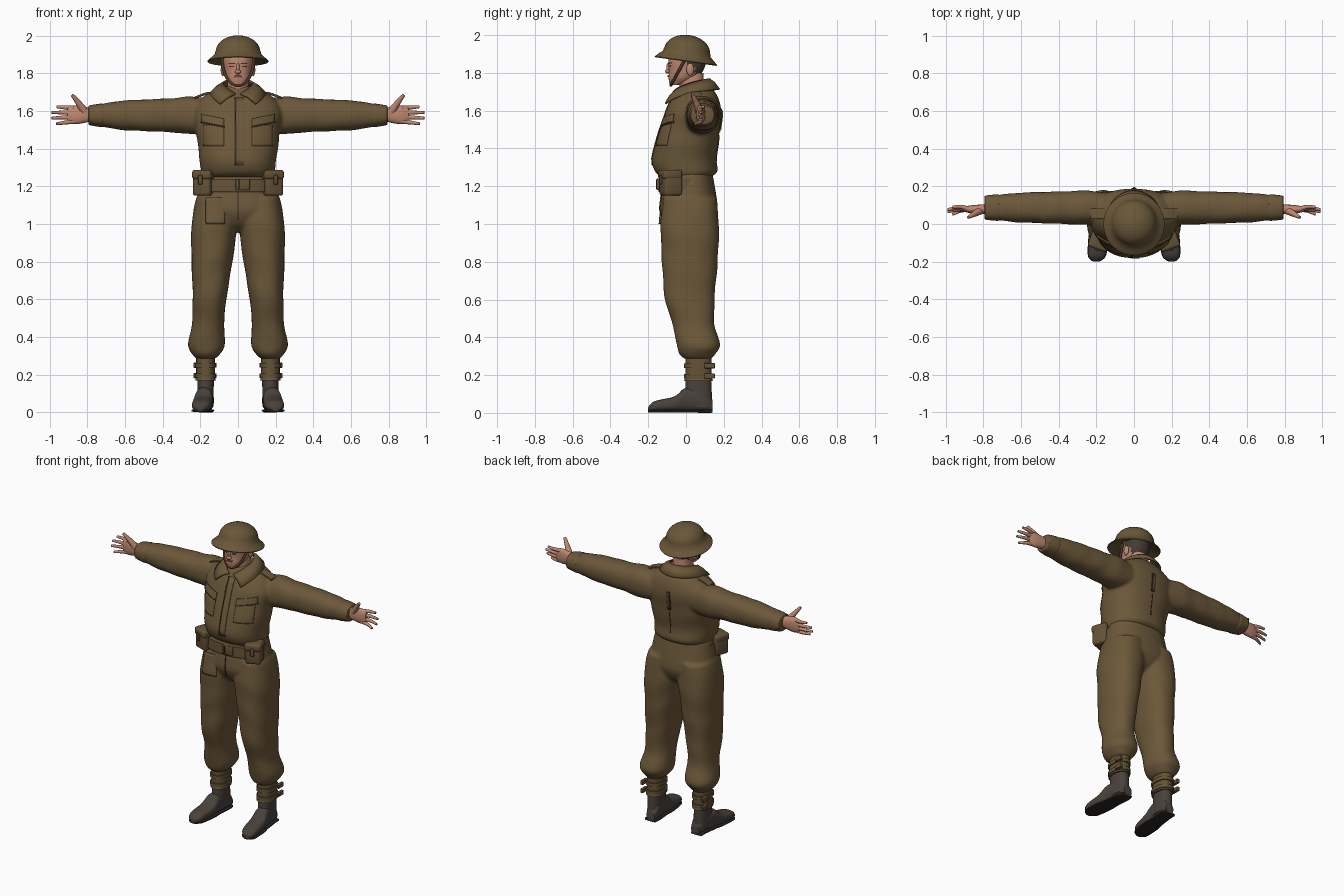
import bpy, bmesh, math
from mathutils import Vector, Matrix
from mathutils.bvhtree import BVHTree

if "Cube" in bpy.data.objects:
    bpy.data.objects.remove(bpy.data.objects["Cube"])
parts = []


def material(name, *rgb):
    mat = bpy.data.materials.new(name)
    mat.use_nodes = True
    mat.diffuse_color = (*rgb, 1)
    shader = mat.node_tree.nodes["Principled BSDF"]
    shader.inputs["Base Color"].default_value = (*rgb, 1)
    shader.inputs["Roughness"].default_value = 0.8
    return mat


KHAKI = material("khaki wool", .15, .098, .042)
WEBBING = material("webbing", .13, .085, .037)
HELMET = material("helmet paint", .14, .095, .04)
SEAM = material("dark seam", .04, .026, .012)
BOOT = material("boot leather", .068, .054, .044)
SOLE = material("boot sole", .022, .019, .017)
SKIN = material("skin", .52, .25, .165)
LIPS = material("lips", .32, .11, .085)
HAIR = material("hair", .055, .045, .036)
STRAP = material("strap leather", .07, .038, .02)


def finish(name, bm, mat):
    bmesh.ops.recalc_face_normals(bm, faces=bm.faces)
    mesh = bpy.data.meshes.new(name)
    bm.to_mesh(mesh)
    bm.free()
    mesh.materials.append(mat)
    part = bpy.data.objects.new(name, mesh)
    bpy.context.collection.objects.link(part)
    parts.append(part)
    return part


def bridge_rings(name, rings, mat):
    bm = bmesh.new()
    rows = [[bm.verts.new(point) for point in ring] for ring in rings]
    for lower, upper in zip(rows, rows[1:]):
        for i in range(len(lower)):
            bm.faces.new((lower[i - 1], lower[i], upper[i], upper[i - 1]))
    bm.faces.new(rows[0])
    bm.faces.new(rows[-1])
    return finish(name, bm, mat)


def merge(name, pieces):
    """Fuse overlapping cloth pieces into one seamless skin."""
    bm = bmesh.new()
    for piece in pieces:
        bm.from_mesh(piece.data)
        parts.remove(piece)
        bpy.data.objects.remove(piece)
    fused = finish(name, bm, KHAKI)
    remesh = fused.modifiers.new("fuse", "REMESH")
    remesh.mode, remesh.voxel_size, remesh.use_smooth_shade = "VOXEL", .009, True
    soften = fused.modifiers.new("soften", "SMOOTH")
    soften.factor, soften.iterations = .5, 6


def smooth_path(points, steps=6):
    """Catmull-Rom curve through the points."""
    path = []
    last = len(points) - 1
    for i in range(last):
        before, start, end, after = (Vector(points[max(0, min(last, i + k))]) for k in (-1, 0, 1, 2))
        for step in range(steps):
            t = step / steps
            bend = (2 * before - 5 * start + 4 * end - after) * t + (3 * (start - end) + after - before) * t * t
            path.append(start + ((end - before) + bend) * t / 2)
    return path + [Vector(points[last])]


def power(value, exponent):
    return math.copysign(abs(value) ** exponent, value)


def loft(name, stations, mat, axis="z", centre=(0, 0), side=1, lean=0, floor=None,
         square=2.3, fold=0, waves=40, count=40):
    """Each station: position on the axis, two half widths, optional shift of the second centre."""
    rings = []
    for t, half_a, half_b, shift in smooth_path([(*s, 0) if len(s) == 3 else s for s in stations]):
        mid_a = centre[0] + lean * t
        mid_b = centre[1] + shift if floor is None else floor + half_b
        ring = []
        for i in range(count):
            angle = math.tau * i / count
            ripple = math.sin(waves * t + 2 * math.sin(angle + 1)) + math.sin(waves * t / 2 + 4 * angle) / 2
            size = 1 + fold * ripple
            a = mid_a + size * half_a * power(math.cos(angle), 2 / square)
            b = mid_b + size * half_b * power(math.sin(angle), 2 / square)
            x, y, z = {"x": (t, a, b), "y": (a, t, b), "z": (a, b, t)}[axis]
            ring.append((x * side, y, z))
        rings.append(ring)
    return bridge_rings(name, rings, mat)


def tube(name, points, start_radius, end_radius, mat, side=1, count=12):
    path = smooth_path(points)
    last = len(path) - 1
    rings = []
    for i, point in enumerate(path):
        turn = (path[min(i + 1, last)] - path[max(i - 1, 0)]).to_track_quat("Z", "Y")
        radius = start_radius + (end_radius - start_radius) * i / last
        ring = []
        for k in range(count):
            angle = math.tau * k / count
            spot = point + turn @ Vector((math.cos(angle), math.sin(angle), 0)) * radius
            ring.append((spot.x * side, spot.y, spot.z))
        rings.append(ring)
    bridge_rings(name, rings, mat)


def patch(name, target, centre, size, mat, thick=.006, side=1, back=False, slant=0, cells=10):
    """Thin plate laid on the front or back of a part, centre and size in x and z."""
    tree = BVHTree.FromPolygons([v.co for v in target.data.vertices],
                                [list(f.vertices) for f in target.data.polygons])
    facing = Vector((0, -1 if back else 1, 0))
    bm = bmesh.new()
    grid = {}
    for i in range(cells + 1):
        for j in range(cells + 1):
            across = (i / cells - .5) * size[0]
            up = (j / cells - .5) * size[1] + slant * across
            origin = Vector(((centre[0] + across) * side, 0, centre[1] + up)) - facing
            hit = tree.ray_cast(origin, facing)[0]
            if hit:
                grid[i, j] = bm.verts.new(hit - facing * thick / 2)
    for i, j in grid:
        corners = [(i, j), (i + 1, j), (i + 1, j + 1), (i, j + 1)]
        if all(c in grid for c in corners):
            bm.faces.new([grid[c] for c in corners])
    plate = finish(name, bm, mat).modifiers.new("thickness", "SOLIDIFY")
    plate.thickness, plate.offset = thick, 0


def box(name, place, size, mat, turn=0, bevel=.015):
    bm = bmesh.new()
    matrix = Matrix.Translation(place) @ Matrix.Rotation(turn, 4, "Z") @ Matrix.Diagonal((*size, 1))
    bmesh.ops.create_cube(bm, size=1, matrix=matrix)
    bmesh.ops.bevel(bm, geom=bm.edges[:], offset=bevel, segments=3, profile=.5, affect="EDGES")
    finish(name, bm, mat)


def ball(name, place, size, mat):
    bm = bmesh.new()
    bmesh.ops.create_uvsphere(bm, u_segments=20, v_segments=12, radius=1,
                              matrix=Matrix.Translation(place) @ Matrix.Diagonal((*size, 1)))
    finish(name, bm, mat)


# Blouse, trouser seat and belt
torso = loft("blouse", [(1.25, .185, .13), (1.28, .195, .165), (1.36, .205, .17, -.008), (1.5, .225, .16, .02),
                        (1.6, .235, .145, .04), (1.67, .19, .12, .05), (1.73, .09, .08, .05)],
             KHAKI, fold=.009, count=56)
hips = loft("trouser_seat", [(.96, .04, .07), (1, .14, .12), (1.06, .22, .15), (1.12, .22, .15), (1.27, .19, .125)],
            KHAKI, centre=(0, .015), count=56)
loft("belt", [(1.17, .204, .136), (1.18, .206, .138), (1.24, .2, .136)], WEBBING, centre=(0, -.008), count=56)
box("belt_buckle", (.025, -.148, 1.21), (.075, .016, .06), WEBBING, bevel=.005)
box("buckle_slot", (.005, -.156, 1.21), (.012, .008, .05), SEAM, bevel=.002)
patch("front_opening", torso, (-.015, 1.49), (.006, .36), SEAM, .004)
patch("front_placket", torso, (.01, 1.49), (.04, .36), KHAKI, .004)
patch("fly_seam", hips, (0, 1.1), (.006, .15), SEAM, .004)
patch("back_slit", torso, (0, 1.55), (.024, .12), SEAM, .005, back=True)
patch("back_slit_fold", torso, (0, 1.55), (.013, .1), KHAKI, .009, back=True)
patch("back_seam", torso, (0, 1.4), (.005, .14), SEAM, .003, back=True)

# Head and neck, with hair on the rear faces
head = loft("head", [(1.735, .035, .03, -.055), (1.77, .06, .07, -.022), (1.81, .072, .09),
                     (1.88, .078, .1, .008), (1.95, .06, .075, .01)], SKIN)
head.data.materials.append(HAIR)
for face in head.data.polygons:
    x, y, z = face.center
    face.material_index = int(y > .045 and z > 1.785 or y > 0 and z > 1.84)
loft("neck", [(1.64, .06, .07), (1.8, .055, .062)], SKIN, centre=(0, .03))
ball("nose_bridge", (0, -.092, 1.828), (.009, .012, .028), SKIN)
ball("nose_tip", (0, -.097, 1.808), (.016, .014, .011), SKIN)
patch("lips", head, (0, 1.784), (.04, .011), LIPS, .005)
patch("lip_line", head, (0, 1.784), (.042, .002), STRAP, .006)
bow = [math.pi * i / 8 for i in range(9)]
tube("chin_strap", [(.085 * math.cos(u), -.08 * math.sin(u), 1.88 - .145 * math.sin(u)) for u in bow],
     .008, .008, STRAP)

# Steel helmet, a lathed dome and flared brim tipped back
dome = [math.pi / 2 * (1 - i / 10) for i in range(10)]
profile = [(.117 * math.cos(u) + .001, 1.915 + .086 * math.sin(u)) for u in dome]
profile += [(.124, 1.9), (.142, 1.884), (.162, 1.865), (.16, 1.86), (.115, 1.89)]
tip = (Matrix.Translation((0, 0, 1.87)) @ Matrix.Rotation(-.14, 4, "X")
       @ Matrix.Translation((0, 0, -1.87)))
turns = [math.tau * i / 64 for i in range(64)]
bridge_rings("helmet", [[tip @ Vector((r * math.cos(u), 1.03 * r * math.sin(u), z)) for u in turns]
                        for r, z in profile], HELMET)

# Folded collar, swept from the nape to the throat and mirrored
bm = bmesh.new()
rows = []
for i in range(17):
    share = i / 16
    u, v = math.pi * .95 * share, math.pi * .78 * share
    top = Vector((.08 * math.sin(u), .025 + .1 * math.cos(u), 1.772 - .08 * share ** 2))
    low = Vector((.15 * math.sin(v), .015 + .165 * math.cos(v), 1.715 - .075 * share ** 3))
    fold_line = top.lerp(low, .5) + Vector((0, 0, .008))
    rows.append([bm.verts.new(point) for point in (top, fold_line, low)])
for here, there in zip(rows, rows[1:]):
    for k in range(2):
        bm.faces.new((here[k], here[k + 1], there[k + 1], there[k]))
collar = finish("collar", bm, KHAKI)
collar.modifiers.new("mirror", "MIRROR").use_clip = True
collar.modifiers.new("thickness", "SOLIDIFY").thickness = .01

sleeves, legs = [], []
for side, label in ((1, "left_"), (-1, "right_")):
    # Sleeve, cuff and shoulder strap
    arm = dict(mat=KHAKI, axis="x", centre=(.087, 1.577), side=side)
    sleeves.append(loft(label + "sleeve", [(.1, .07, .07), (.23, .09, .1), (.35, .087, .09), (.6, .079, .079),
                                           (.74, .065, .057)], fold=.016, waves=46, **arm))
    loft(label + "cuff", [(.715, .068, .06), (.73, .07, .062), (.785, .064, .053), (.793, .058, .047)], **arm)
    loft(label + "shoulder_strap", [(.1, .028, .006), (.16, .028, .007, .004), (.23, .028, .006, -.02)],
         KHAKI, "x", (.055, 1.69), side, square=5)

    # Hand with fanned fingers
    loft(label + "palm", [(.77, .027, .033), (.86, .022, .05), (.905, .012, .036)], SKIN, "x",
         (.078, 1.58), side, count=24)
    for i, finger in enumerate(("index", "middle", "ring", "little")):
        fan = i - 1.5
        reach = .993 - .013 * fan ** 2
        root = Vector((.87, .076, 1.58 - .023 * fan))
        end = Vector((reach, .09 - .013 * i, 1.577 - .03 * fan))
        knuckle = root.lerp(end, .5) + Vector((0, .008, 0))
        tube(label + finger + "_finger", [root, knuckle, end], .014, .007, SKIN, side)
    tube(label + "thumb", [(.81, .075, 1.59), (.845, .055, 1.64), (.88, .035, 1.685)], .024, .008, SKIN, side)

    # Chest pockets
    patch(label + "chest_pocket", torso, (.13, 1.47), (.11, .11), KHAKI, .003, side)
    patch(label + "pocket_edge", torso, (.135, 1.527), (.125, .008), SEAM, .005, side, slant=.2)
    patch(label + "pocket_flap", torso, (.135, 1.551), (.12, .04), KHAKI, .008, side, slant=.2)

    # Ammunition pouch
    box(label + "pouch", (side * .18, -.08, 1.215), (.1, .1, .13), WEBBING, side * .35)
    box(label + "pouch_flap", (side * .18, -.084, 1.262), (.107, .106, .05), WEBBING, side * .35)
    box(label + "pouch_tab", (side * .2, -.136, 1.235), (.022, .012, .05), WEBBING, side * .35, .004)

    # Trouser leg with gathered hem
    leg = loft(label + "trouser_leg", [(1.14, .105, .14), (1, .122, .155), (.8, .108, .147), (.6, .09, .132),
                                       (.47, .085, .11, .02), (.36, .098, .115, .045), (.31, .075, .095, .04),
                                       (.285, .05, .07, .045)],
               KHAKI, "z", (.19, .02), side, -.065, fold=.012, waves=34)
    legs.append(leg)

    # Gaiter with buckled straps
    ankle = dict(centre=(.172, .066), side=side)
    loft(label + "gaiter", [(.17, .054, .076), (.2, .05, .07), (.3, .05, .07)], WEBBING, **ankle)
    for z in (.195, .25):
        loft(label + "gaiter_strap", [(z - .012, .057, .077), (z + .012, .057, .077)], WEBBING, **ankle)
        box(label + "gaiter_buckle", (side * .226, .125, z), (.02, .055, .028), WEBBING, bevel=.004)

    # Boot, sole and heel
    loft(label + "boot_shaft", [(.03, .043, .072), (.12, .043, .07), (.21, .045, .065)], BOOT, **ankle)
    foot = [(.14, .03, .03), (.1, .042, .055), (0, .046, .062), (-.06, .053, .04), (-.16, .048, .028),
            (-.19, .03, .018), (-.2, .01, .01)]
    run = dict(axis="y", centre=(.18, 0), side=side, lean=-.1)
    loft(label + "boot_foot", foot, BOOT, floor=.008, square=2.6, **run)
    loft(label + "sole", [(y, width + .002, .007) for y, width, height in foot], SOLE,
         floor=.002, square=4, **run)
    box(label + "heel", (side * .172, .1, .008), (.08, .078, .016), SOLE, bevel=.006)

    # Face details
    ball(label + "ear", (side * .08, .022, 1.818), (.012, .02, .033), SKIN)
    patch(label + "eye", head, (.032, 1.836), (.022, .006), HAIR, .003, side)
    patch(label + "eyebrow", head, (.033, 1.853), (.034, .005), HAIR, .004, side)

# Thigh pocket on the right leg, then the fused uniform
patch("thigh_pocket", leg, (.12, 1.07), (.1, .14), KHAKI, .009, -1)
merge("blouse_and_sleeves", [torso, *sleeves])
merge("trousers", [hips, *legs])

# Smooth shading with sharp edges kept
bpy.ops.object.select_all(action="DESELECT")
for part in parts:
    part.select_set(True)
bpy.context.view_layer.objects.active = parts[0]
bpy.ops.object.shade_smooth_by_angle(angle=math.radians(40))
